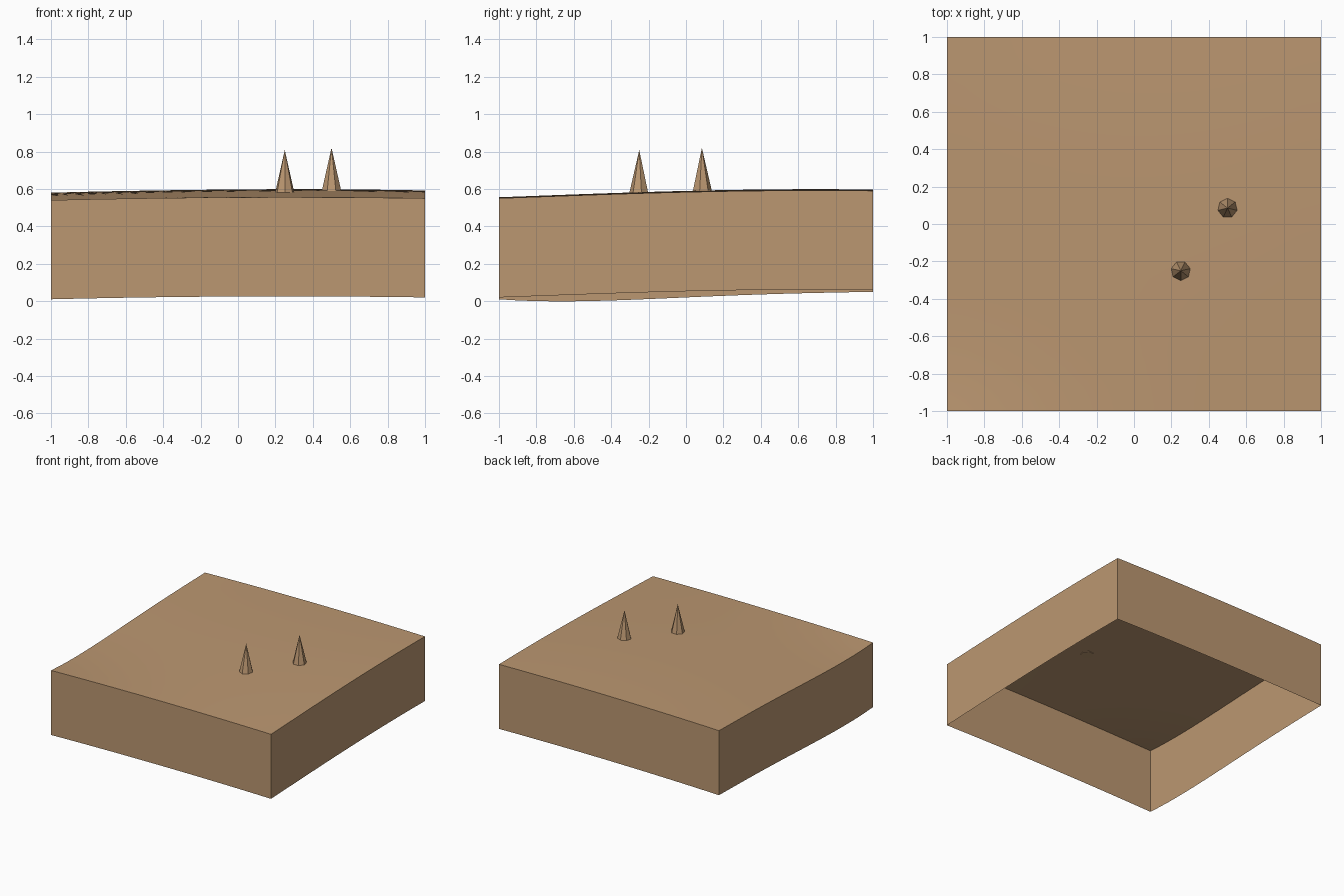
import bpy
import bmesh
import math

cube = bpy.data.objects.get("Cube")
if cube:
    bpy.data.objects.remove(cube)

earth = bpy.data.materials.new("sandy_brown")
earth.use_nodes = True
colour = (0.50, 0.31, 0.165, 1)
earth.diffuse_color = colour
earth.node_tree.nodes["Principled BSDF"].inputs["Base Color"].default_value = colour

DEPTH = 0.53   # height of the side walls
STEPS = 20     # ground cells per side


def blend(values, t):
    """Smooth polynomial through evenly spaced values, t from -1 to 1."""
    n = len(values)
    knots = [-1 + 2 * i / (n - 1) for i in range(n)]
    total = 0
    for i, value in enumerate(values):
        for j in range(n):
            if j != i:
                value *= (t - knots[j]) / (knots[i] - knots[j])
        total += value
    return total


# Gentle rise of the ground from front to back, along three columns
LEFT_EDGE = (0.010, 0.001, 0.020, 0.039, 0.050)
MIDDLE = (0.025, 0.040, 0.056, 0.066, 0.066)
RIGHT_EDGE = (0.020, 0.038, 0.053, 0.061, 0.060)


def rise(x, y):
    return blend([blend(c, y) for c in (LEFT_EDGE, MIDDLE, RIGHT_EDGE)], x)


def add_object(name, bm):
    mesh = bpy.data.meshes.new(name)
    bm.to_mesh(mesh)
    bm.free()
    mesh.materials.append(earth)
    obj = bpy.data.objects.new(name, mesh)
    bpy.context.collection.objects.link(obj)
    return obj


# Rolling ground with walls hanging from its border, open underneath
bm = bmesh.new()
bmesh.ops.create_grid(bm, x_segments=STEPS, y_segments=STEPS, size=1)
for v in bm.verts:
    v.co.z = rise(v.co.x, v.co.y) + DEPTH
for face in bm.faces:
    face.smooth = True
border = [e for e in bm.edges if e.is_boundary]
walls = bmesh.ops.extrude_edge_only(bm, edges=border)["geom"]
for item in walls:
    if isinstance(item, bmesh.types.BMVert):
        item.co.z -= DEPTH
bmesh.ops.recalc_face_normals(bm, faces=bm.faces)
top_face = max(bm.faces, key=lambda f: f.calc_center_median().z)
if top_face.normal.z < 0:
    bmesh.ops.reverse_faces(bm, faces=bm.faces)
# Keep walls flat and the rim crisp
for face in bm.faces:
    face.smooth = abs(face.normal.z) > 0.5
for edge in bm.edges:
    if len({f.smooth for f in edge.link_faces}) > 1:
        edge.smooth = False
add_object("ground_block", bm)


# Seven-sided spikes standing on the ground
def add_spike(name, x, y, base, turn):
    bm = bmesh.new()
    ring = []
    for i in range(7):
        a = turn + math.tau * i / 7
        ring.append(bm.verts.new((0.053 * math.cos(a), 0.053 * math.sin(a), 0)))
    tip = bm.verts.new((0, 0, 0.23))
    for i in range(7):
        bm.faces.new((ring[i], ring[(i + 1) % 7], tip))
    bm.faces.new(ring[::-1])
    add_object(name, bm).location = (x, y, base)


add_spike("front_spike", 0.25, -0.25, 0.578, -math.pi / 2)
add_spike("back_spike", 0.50, 0.085, 0.59, math.pi / 2)
